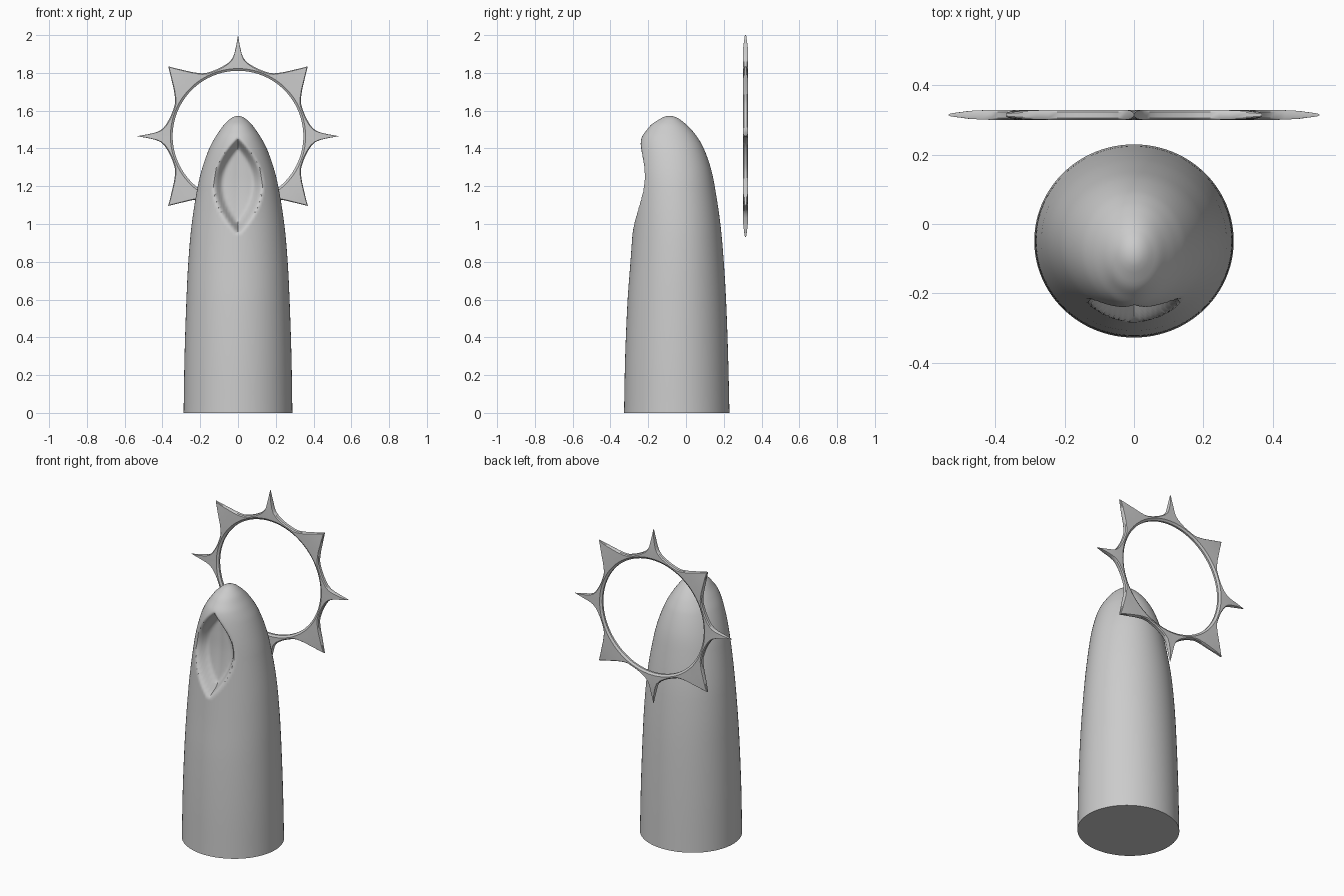
import bpy, bmesh, math

if "Cube" in bpy.data.objects:
    bpy.data.objects.remove(bpy.data.objects["Cube"])

grey = bpy.data.materials.new("plain grey")
grey.diffuse_color = (0.6, 0.6, 0.6, 1)
grey.use_nodes = True
grey.node_tree.nodes["Principled BSDF"].inputs["Base Color"].default_value = grey.diffuse_color


def interp(table, t, col):
    """Smooth (Catmull-Rom style) lookup of one column in a table keyed by its first column."""
    n = len(table)
    t = min(max(t, table[0][0]), table[-1][0])
    i = next(k for k in range(n - 1) if t <= table[k + 1][0])

    def slope(k):
        a, b = table[max(k - 1, 0)], table[min(k + 1, n - 1)]
        return (b[col] - a[col]) / (b[0] - a[0])
    a, b = table[i], table[i + 1]
    h = b[0] - a[0]
    u = (t - a[0]) / h
    return ((2*u**3 - 3*u*u + 1) * a[col] + (u**3 - 2*u*u + u) * h * slope(i)
            + (3*u*u - 2*u**3) * b[col] + (u**3 - u*u) * h * slope(i + 1))


def finish(name, bm, angle):
    bmesh.ops.recalc_face_normals(bm, faces=bm.faces)
    mesh = bpy.data.meshes.new(name)
    bm.to_mesh(mesh)
    bm.free()
    mesh.materials.append(grey)
    ob = bpy.data.objects.new(name, mesh)
    bpy.context.collection.objects.link(ob)
    bpy.ops.object.select_all(action='DESELECT')
    ob.select_set(True)
    bpy.context.view_layer.objects.active = ob
    bpy.ops.object.shade_smooth_by_angle(angle=math.radians(angle))


# Body: tapering rounded column with an almond hollow in the front
TOP = 1.572
# height, half width, front y, back y
BODY = [(0, .288, -.328, .23), (.3, .283, -.322, .223), (.6, .273, -.309, .212),
        (.8, .263, -.294, .2), (1.0, .245, -.28, .182), (1.2, .213, -.268, .152),
        (1.3, .188, -.262, .13), (1.4, .152, -.25, .094), (1.46, .12, -.234, .06),
        (1.5, .093, -.206, .028), (1.53, .07, -.179, -.002), (1.555, .043, -.14, -.034)]


def hollow(x, z):
    """Depth of the hollow: steep soft rim, gently dished floor."""
    t = (z - 1.21) / (.25 if z > 1.21 else .27)
    q = 1 - abs(x) / .135 - t * t
    if q <= 0 or abs(t) >= 1:
        return 0
    u = min(q / .45, 1)
    return .07 * u * u * (3 - 2 * u) + .025 * q


SEG = 96
levels = [.93 * i / 18 for i in range(18)] + [.93 + .625 * i / 80 for i in range(81)]
bm = bmesh.new()
rings = []
for z in levels:
    hx, front, back = (interp(BODY, z, c) for c in (1, 2, 3))
    cy, hy = (front + back) / 2, (back - front) / 2
    ring = []
    for i in range(SEG):
        a = 2 * math.pi * i / SEG
        x, y = hx * math.cos(a), cy + hy * math.sin(a)
        if y < cy:
            y += hollow(x, z)
        ring.append(bm.verts.new((x, y, z)))
    rings.append(ring)
# rounded cap over the last ring
for s, z in ((.66, 1.565), (.33, 1.5705)):
    rings.append([bm.verts.new((.043 * s * math.cos(2 * math.pi * i / SEG),
                                -.087 + .053 * s * math.sin(2 * math.pi * i / SEG), z))
                  for i in range(SEG)])
for a, b in zip(rings, rings[1:]):
    for i in range(SEG):
        j = (i + 1) % SEG
        bm.faces.new((a[i], a[j], b[j], b[i]))
tip = bm.verts.new((0, -.087, TOP))
for i in range(SEG):
    bm.faces.new((rings[-1][i], rings[-1][(i + 1) % SEG], tip))
bm.faces.new(rings[0])
finish("body", bm, 50)

# Spiked halo: thin ring with narrow and broad points alternating
CY, CZ, INNER, HALF = .315, 1.465, .346, .0145
# degrees from the point, outer radius
NARROW = [(0, .535), (1.2, .477), (2.6, .436), (4.2, .412), (7, .394), (10, .384), (14, .375), (18, .371)]
BROAD = [(0, .523), (2.5, .487), (6, .448), (9, .42), (12, .4), (15, .384), (18, .375), (22, .371)]
outline = []
for k in range(8):
    spike, nxt = (NARROW, BROAD) if k % 2 == 0 else (BROAD, NARROW)
    outline += [(45 * k + d, r) for d, r in spike]
    outline += [(45 * (k + 1) - d, r) for d, r in reversed(nxt[1:])]


def thickness(r):
    """Half thickness, thinning towards the points."""
    u = max(r - .38, 0) / .156
    return HALF * math.sqrt(max(1 - u * u, .01))


bm = bmesh.new()
loops = []
for deg, R in outline:
    a = math.radians(deg)
    face = [(INNER + .012 + (R - .006 - INNER - .012) * s) for s in (0, .35, .7, 1)]
    half = [(INNER, .006)] + [(r, thickness(r)) for r in face] + [(R, thickness(R) * .6)]
    section = half + [(r, -h) for r, h in reversed(half)]
    loops.append([bm.verts.new((r * math.cos(a), CY + h, CZ + r * math.sin(a))) for r, h in section])
for a, b in zip(loops, loops[1:] + loops[:1]):
    for i in range(len(a)):
        j = (i + 1) % len(a)
        bm.faces.new((a[i], a[j], b[j], b[i]))
finish("spiked_halo", bm, 35)
